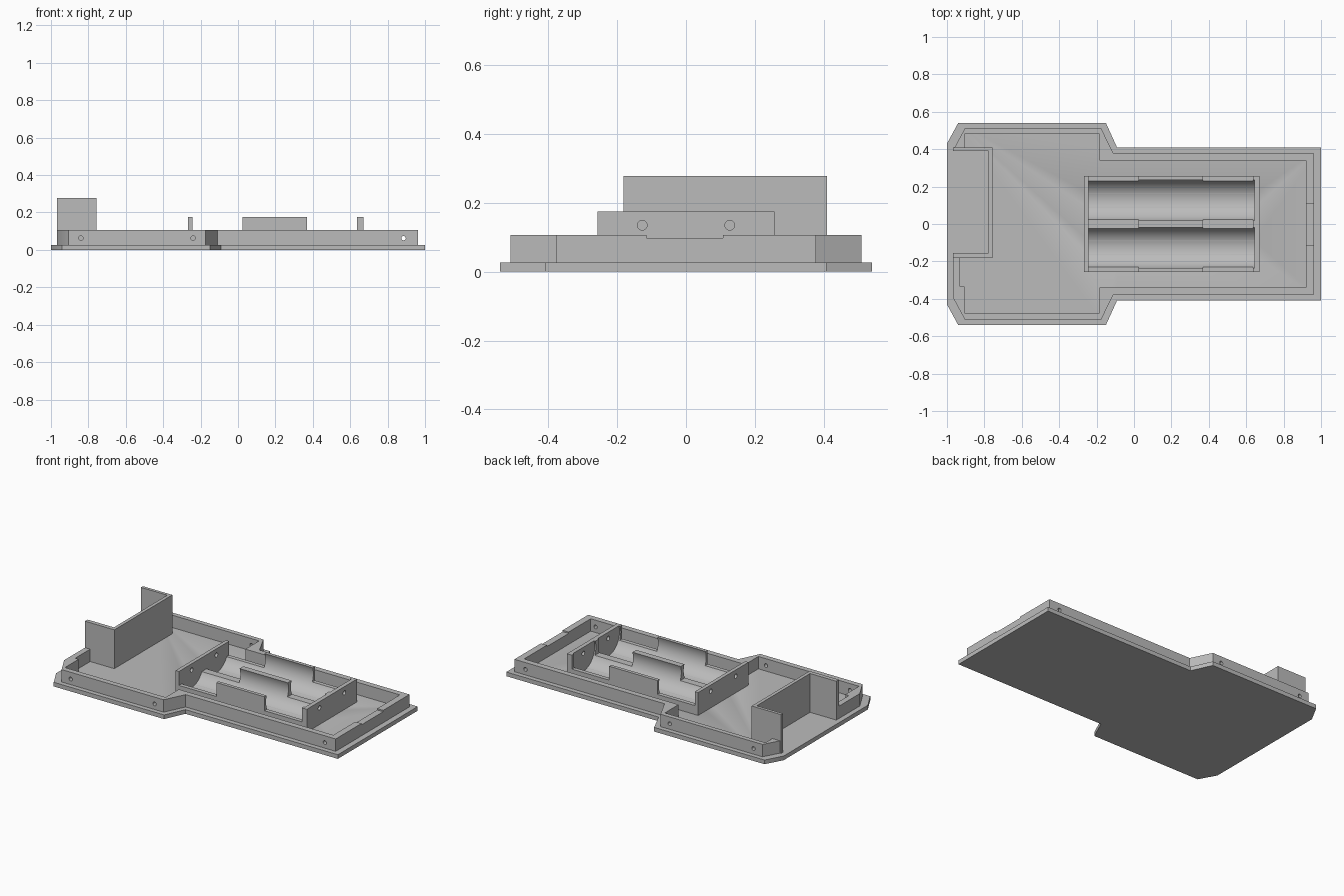
import bpy, bmesh, math
from mathutils import Matrix

cube = bpy.data.objects.get("Cube")
if cube:
    bpy.data.objects.remove(cube, do_unlink=True)

grey = bpy.data.materials.new("matte grey")
grey.use_nodes = True
colour = (0.5, 0.5, 0.5, 1)
grey.diffuse_color = colour
grey.node_tree.nodes["Principled BSDF"].inputs["Base Color"].default_value = colour


def finish(name, bm):
    bmesh.ops.recalc_face_normals(bm, faces=bm.faces)
    mesh = bpy.data.meshes.new(name)
    bm.to_mesh(mesh)
    bm.free()
    mesh.materials.append(grey)
    obj = bpy.data.objects.new(name, mesh)
    bpy.context.collection.objects.link(obj)
    return obj


def prism(name, outline, low, high, axis="z"):
    """Extrude an outline along z, or an xz outline along y."""
    bm = bmesh.new()
    place = (lambda a, b: (a, b, low)) if axis == "z" else (lambda a, b: (a, low, b))
    face = bm.faces.new([bm.verts.new(place(a, b)) for a, b in outline])
    new = bmesh.ops.extrude_face_region(bm, geom=[face])["geom"]
    step = (0, 0, high - low) if axis == "z" else (0, high - low, 0)
    bmesh.ops.translate(bm, vec=step, verts=[v for v in new if isinstance(v, bmesh.types.BMVert)])
    return finish(name, bm)


def box(name, x0, x1, y0, y1, z0, z1):
    return prism(name, [(x0, y0), (x1, y0), (x1, y1), (x0, y1)], z0, z1)


def rod(name, centre, radius, length, axis, sides):
    bm = bmesh.new()
    turn = Matrix.Rotation(math.pi / 2, 4, "Y" if axis == "x" else "X")
    bmesh.ops.create_cone(bm, cap_ends=True, segments=sides, radius1=radius, radius2=radius,
                          depth=length, matrix=Matrix.Translation(centre) @ turn)
    return finish(name, bm)


def activate(obj):
    bpy.ops.object.select_all(action="DESELECT")
    obj.select_set(True)
    bpy.context.view_layer.objects.active = obj


def cut(obj, cutter):
    cutter.hide_render = True
    mod = obj.modifiers.new("cut", "BOOLEAN")
    mod.operation = "DIFFERENCE"
    mod.solver = "EXACT"
    mod.object = cutter
    activate(obj)
    bpy.ops.object.modifier_apply(modifier=mod.name)
    bpy.data.objects.remove(cutter, do_unlink=True)


def mirrored(half):
    """Complete a closed outline from its front half."""
    return half + [(x, -y) for x, y in reversed(half)]


FLOOR, RIM_TOP, WALL_TOP, BRACKET_TOP = 0.027, 0.107, 0.175, 0.278

# Base plate
plate = prism("base_plate", mirrored([(-1, -0.43), (-0.94, -0.54), (-0.15, -0.54),
                                      (-0.09, -0.408), (1, -0.408)]), 0, FLOOR)

# Raised rim with its cavity, end notch and screw holes
rim = prism("rim", mirrored([(-0.967, -0.395), (-0.905, -0.51), (-0.175, -0.51),
                             (-0.11, -0.377), (0.963, -0.377)]), FLOOR, RIM_TOP)
cut(rim, prism("cavity", [(-0.905, -0.475), (-0.185, -0.475), (-0.185, -0.34), (0.92, -0.34),
                          (0.92, 0.34), (-0.185, 0.34), (-0.185, 0.48), (-0.905, 0.48),
                          (-0.905, 0.3), (-0.93, 0.3), (-0.93, -0.335), (-0.905, -0.335)], 0, 0.3))
cut(rim, box("bracket_gap", -1.1, -0.8, -0.165, 0.395, 0, 0.3))
cut(rim, box("end_notch", 0.9, 1.1, -0.115, 0.108, 0.098, 0.3))
for x in (-0.84, -0.24, 0.885):
    cut(rim, rod("screw_hole", (x, 0, 0.063), 0.012, 1.3, "y", 24))

# Tall open bracket at the wide end
bracket = box("tall_bracket", -0.967, -0.757, -0.182, 0.41, FLOOR, BRACKET_TOP)
cut(bracket, box("bracket_opening", -1.1, -0.779, -0.155, 0.39, 0, 0.4))

# Twin cell holder: end walls, low sides and tall clips in one profile
LOW = 0.085
holder = prism("cell_holder", [
    (-0.267, FLOOR), (0.672, FLOOR), (0.672, WALL_TOP), (0.636, WALL_TOP), (0.636, LOW),
    (0.37, LOW), (0.37, WALL_TOP), (0.025, WALL_TOP), (0.025, LOW), (-0.243, LOW),
    (-0.243, WALL_TOP), (-0.267, WALL_TOP)], -0.257, 0.257, "y")
for y in (-0.127, 0.127):
    for part in (holder, plate):
        cut(part, rod("cell_trough", (0.201, y, 0.135), 0.115, 0.888, "x", 64))
    cut(holder, rod("contact_hole", (0.2, y, 0.135), 0.014, 1.2, "x", 24))

for obj in (plate, rim, bracket, holder):
    activate(obj)
    bpy.ops.object.shade_smooth_by_angle(angle=math.radians(30))
